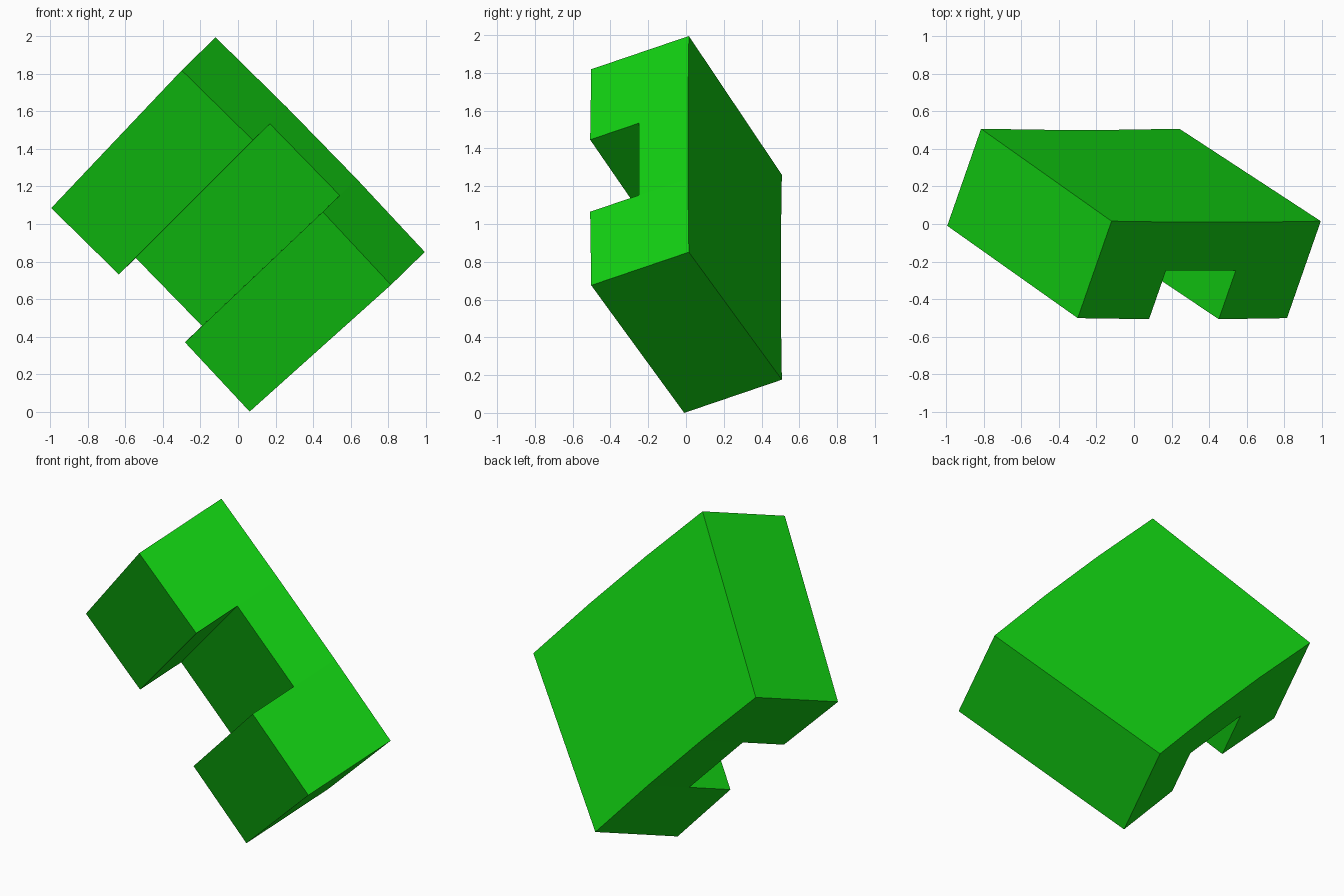
import bpy, bmesh, math
from mathutils import Vector

cube = bpy.data.objects.get("Cube")
if cube:
    bpy.data.objects.remove(cube, do_unlink=True)

# Single flat green
green = bpy.data.materials.new("bright green")
colour = (0.006, 0.63, 0.006, 1)
green.diffuse_color = colour
green.use_nodes = True
green.node_tree.nodes["Principled BSDF"].inputs["Base Color"].default_value = colour

# Tilted local frame: along the arc, inward, and through the thickness
along = Vector((0.698, 0, -0.716)).normalized()
inward = Vector((-0.644, 0.4376, -0.6265)).normalized()
through = along.cross(inward).normalized()
BASE = Vector((0.255, -0.49, 1.25))

RADIUS, DEPTH, THICK = 21.8, 1.125, 0.575
STEP = math.radians(1.4)


def place(station, height, radius):
    """Point on the gently curved block: station 0-3, height 0-1."""
    a = (station - 1.5) * STEP
    rise = radius * math.cos(a) - RADIUS * math.cos(1.5 * STEP)
    return BASE + along * radius * math.sin(a) - inward * rise + through * THICK * height


# Channel profile (station, height), with a notch in the middle third
profile = [(0, 0), (1, 0), (1, .5), (2, .5), (2, 0), (3, 0), (3, 1), (2, 1), (1, 1), (0, 1)]
caps = [(0, 1, 2, 8, 9), (2, 3, 7, 8), (3, 4, 5, 6, 7)]

bm = bmesh.new()
outer = [bm.verts.new(place(s, h, RADIUS)) for s, h in profile]
inner = [bm.verts.new(place(s, h, RADIUS - DEPTH)) for s, h in profile]
for i in range(len(profile)):
    j = (i + 1) % len(profile)
    bm.faces.new((outer[i], outer[j], inner[j], inner[i]))
for cap in caps:
    bm.faces.new([outer[i] for i in cap])
    bm.faces.new([inner[i] for i in reversed(cap)])
bmesh.ops.recalc_face_normals(bm, faces=bm.faces)

# Rest on the ground and centre
lo = [min(v.co[k] for v in bm.verts) for k in range(3)]
hi = [max(v.co[k] for v in bm.verts) for k in range(3)]
bmesh.ops.translate(bm, verts=bm.verts,
                    vec=(-(lo[0] + hi[0]) / 2, -(lo[1] + hi[1]) / 2, -lo[2]))

mesh = bpy.data.meshes.new("notched_block")
bm.to_mesh(mesh)
bm.free()
mesh.materials.append(green)
block = bpy.data.objects.new("notched_block", mesh)
bpy.context.collection.objects.link(block)
